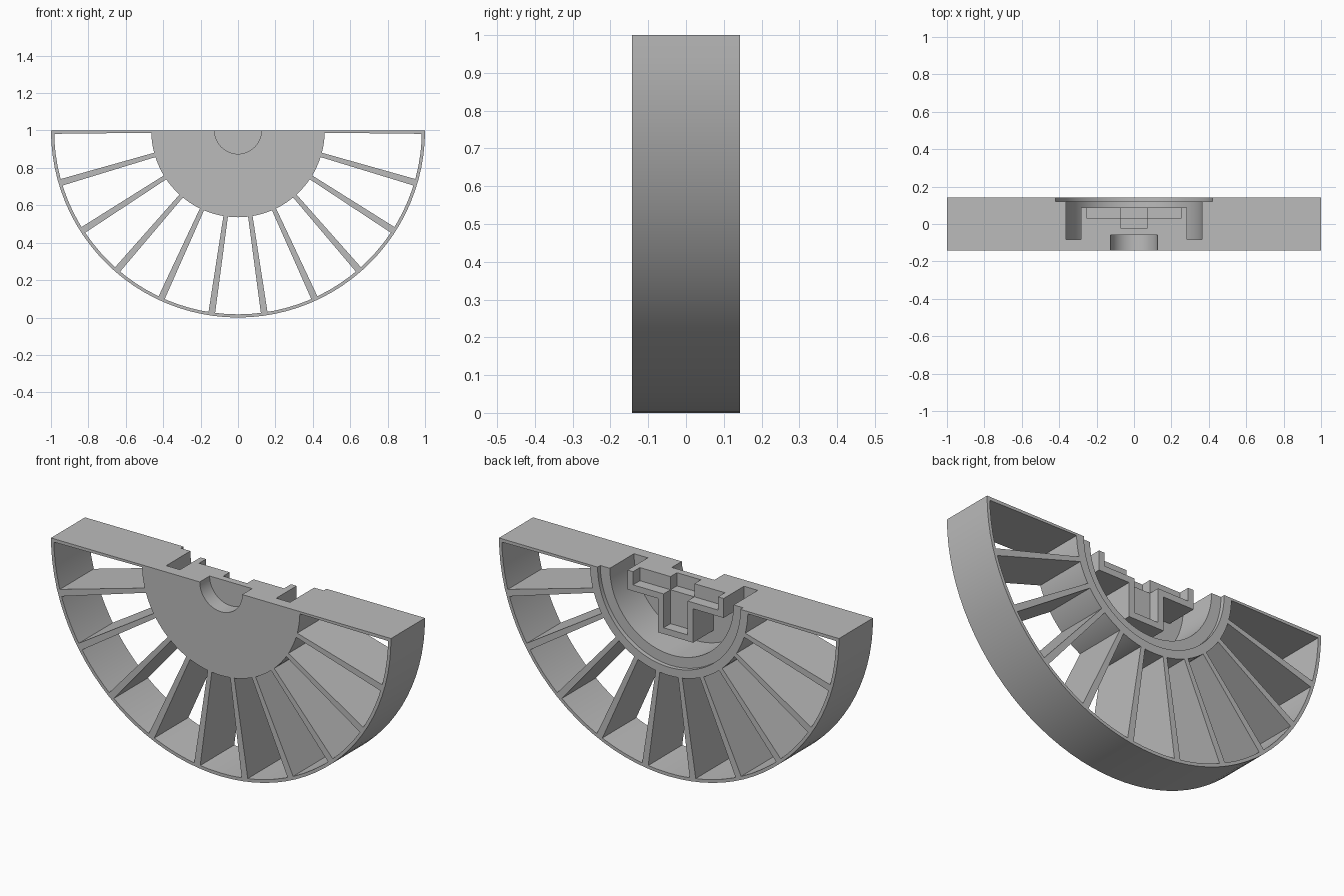
import bpy, bmesh
from math import cos, sin, pi, radians

cube = bpy.data.objects.get("Cube")
if cube:
    bpy.data.objects.remove(cube, do_unlink=True)

DEPTH = 0.143          # half depth of the wheel
RIM_IN, HUB_R = 0.983, 0.464
SPOKES = 22            # spokes in the full circle

grey = bpy.data.materials.new("plain grey")
grey.use_nodes = True
grey.diffuse_color = (0.5, 0.5, 0.5, 1)
grey.node_tree.nodes["Principled BSDF"].inputs["Base Color"].default_value = (0.5, 0.5, 0.5, 1)


def prism(name, outline, y0, y1):
    """Extrude an outline, given around the axle at z = 1, from y0 to y1."""
    bm = bmesh.new()
    face = bm.faces.new([bm.verts.new((x, y0, 1 + z)) for x, z in outline])
    new = bmesh.ops.extrude_face_region(bm, geom=[face])["geom"]
    moved = [v for v in new if isinstance(v, bmesh.types.BMVert)]
    bmesh.ops.translate(bm, verts=moved, vec=(0, y1 - y0, 0))
    bmesh.ops.recalc_face_normals(bm, faces=bm.faces)
    mesh = bpy.data.meshes.new(name)
    bm.to_mesh(mesh)
    bm.free()
    mesh.materials.append(grey)
    obj = bpy.data.objects.new(name, mesh)
    bpy.context.collection.objects.link(obj)
    return obj


def circle(r, n=96):
    return [(r * cos(2 * pi * i / n), r * sin(2 * pi * i / n)) for i in range(n)]


def rect(w, h):
    return [(-w, -h), (w, -h), (w, h), (-w, h)]


def plus(length, half):
    """Outline of a four-armed cross."""
    arm = [(length, -half), (length, half), (half, half)]
    out = []
    for c, s in ((1, 0), (0, 1), (-1, 0), (0, -1)):
        out += [(x * c - z * s, x * s + z * c) for x, z in arm]
    return out


def select_only(obj):
    bpy.ops.object.select_all(action='DESELECT')
    obj.select_set(True)
    bpy.context.view_layer.objects.active = obj


def combine(target, other, operation='DIFFERENCE'):
    """Apply a boolean with another solid, then discard that solid."""
    other.hide_render = True
    mod = target.modifiers.new("combine", 'BOOLEAN')
    mod.operation, mod.solver, mod.object = operation, 'EXACT', other
    select_only(target)
    bpy.ops.object.modifier_apply(modifier=mod.name)
    bpy.data.objects.remove(other, do_unlink=True)


def halve(obj):
    """Remove everything above the axle."""
    box = prism("cutter", [(-2, 0), (2, 0), (2, 2), (-2, 2)], -1, 1)
    combine(obj, box)


# Outer rim
rim = prism("rim", circle(1), -DEPTH, DEPTH)
combine(rim, prism("cutter", circle(RIM_IN), -1, 1))
halve(rim)

# Hub: stepped bowl at the back
hub = prism("hub", circle(HUB_R), -DEPTH, DEPTH)
combine(hub, prism("cutter", circle(0.42), 0.12, 1))
combine(hub, prism("cutter", circle(0.364), -0.083, 1))

# Cross-shaped socket standing in the bowl, with a deeper centre
combine(hub, prism("socket", plus(0.283, 0.103), -0.1, 0.088), 'UNION')
combine(hub, prism("cutter", plus(0.25, 0.07), 0.03, 1))
combine(hub, prism("cutter", rect(0.07, 0.07), -0.024, 1))

# Round recess in the front of the hub
combine(hub, prism("cutter", circle(0.125, 64), -1, -0.06))
halve(hub)

# Tapered spokes; the two level ones are cut at the axle
parts = [rim, hub]
for k in range(SPOKES // 2 + 1):
    a = -2 * pi * k / SPOKES
    shape = [(0.455, -0.012), (0.988, -0.018), (0.988, 0.018), (0.455, 0.012)]
    outline = [(r * cos(a) - w * sin(a), min(0, r * sin(a) + w * cos(a))) for r, w in shape]
    parts.append(prism(f"spoke_{k + 1}", outline, -DEPTH, DEPTH))

for obj in parts:
    select_only(obj)
    bpy.ops.object.shade_smooth_by_angle(angle=radians(30))
